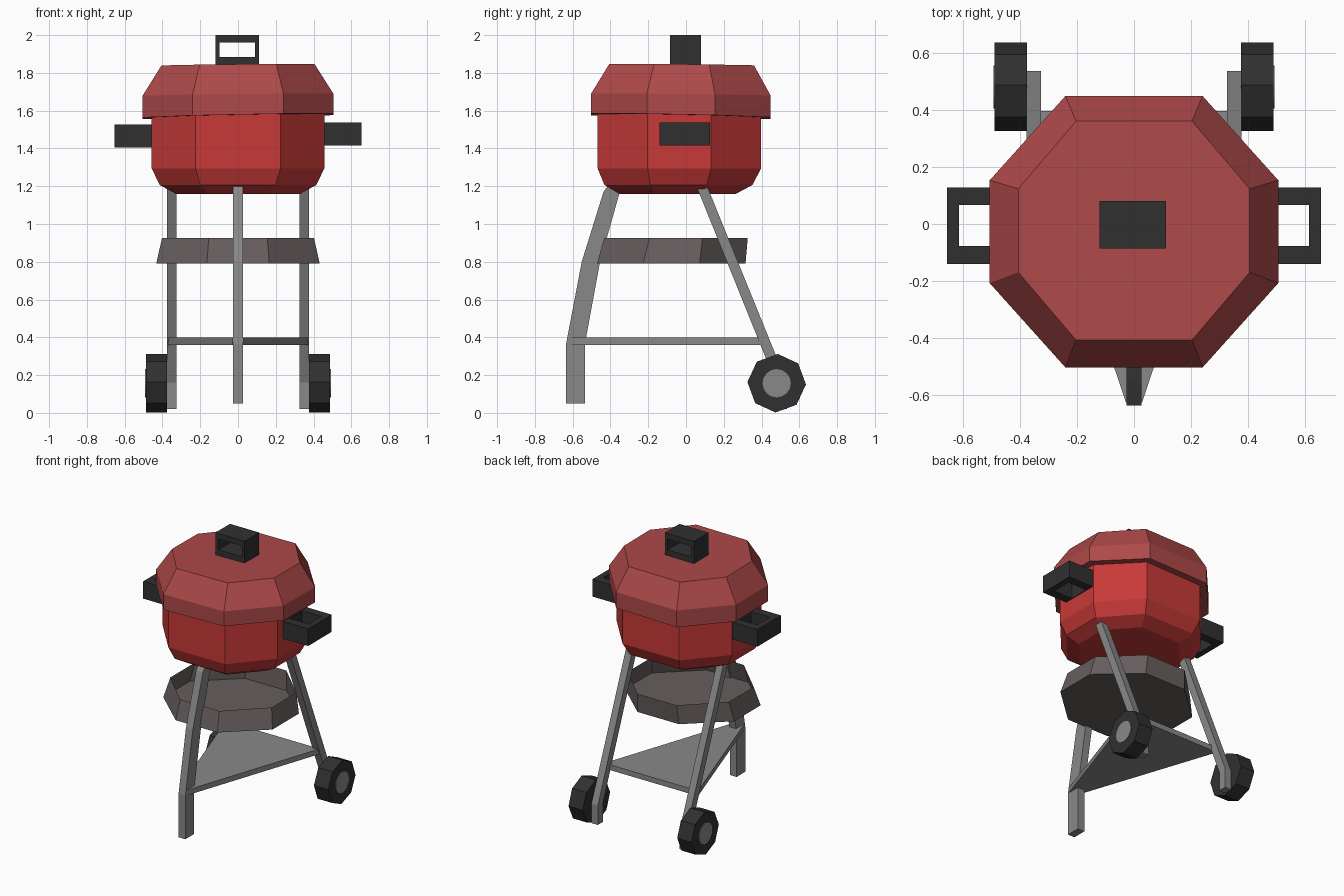
import bpy, bmesh, math

if "Cube" in bpy.data.objects:
    bpy.data.objects.remove(bpy.data.objects["Cube"])


def material(name, r, g, b):
    m = bpy.data.materials.new(name)
    m.diffuse_color = (r, g, b, 1)
    m.use_nodes = True
    m.node_tree.nodes["Principled BSDF"].inputs["Base Color"].default_value = m.diffuse_color
    return m


LID = material("dull red", 0.42, 0.066, 0.066)
BOWL = material("bright red", 0.57, 0.042, 0.040)
METAL = material("grey metal", 0.25, 0.25, 0.25)
BLACK = material("black plastic", 0.030, 0.030, 0.030)
ASH = material("brown grey", 0.135, 0.112, 0.112)


def loft(name, rings, mat, cap_start=True, cap_end=True, loop=False):
    """Skin equal-length rings of points; cap the ends or join last to first."""
    bm = bmesh.new()
    vs = [[bm.verts.new(p) for p in ring] for ring in rings]
    n = len(vs[0])
    pairs = list(zip(vs, vs[1:]))
    if loop:
        pairs.append((vs[-1], vs[0]))
    for a, b in pairs:
        for i in range(n):
            j = (i + 1) % n
            bm.faces.new((a[i], a[j], b[j], b[i]))
    if not loop:
        if cap_start:
            bm.faces.new(vs[0][::-1])
        if cap_end:
            bm.faces.new(vs[-1])
    bmesh.ops.recalc_face_normals(bm, faces=bm.faces)
    mesh = bpy.data.meshes.new(name)
    bm.to_mesh(mesh)
    bm.free()
    mesh.materials.append(mat)
    ob = bpy.data.objects.new(name, mesh)
    bpy.context.collection.objects.link(ob)
    return ob


def octagon(z, rx, ry, hx, hy, cy, tilt=0.0):
    """Eight corners: half sizes rx, ry with half edge lengths hx, hy."""
    pts = [(hx, ry), (-hx, ry), (-rx, hy), (-rx, -hy),
           (-hx, -ry), (hx, -ry), (rx, -hy), (rx, hy)]
    return [(x, y + cy, z + tilt * (x - y)) for x, y in pts]


def bar(name, x0, x1, stations, mat):
    """Rectangular bar through (y_front, y_back, z) stations."""
    return loft(name, [[(x0, a, z), (x1, a, z), (x1, b, z), (x0, b, z)]
                       for a, b, z in stations], mat)


# Lid and bowl
loft("lid", [octagon(1.57, 0.505, 0.475, 0.24, 0.18, -0.027, 0.02),
             octagon(1.683, 0.505, 0.475, 0.24, 0.18, -0.027, 0.01),
             octagon(1.842, 0.405, 0.383, 0.203, 0.146, -0.023, 0.01)], LID)
loft("bowl", [octagon(1.60, 0.457, 0.433, 0.225, 0.168, -0.035),
              octagon(1.295, 0.457, 0.433, 0.225, 0.168, -0.035),
              octagon(1.207, 0.415, 0.392, 0.20, 0.15, -0.04),
              octagon(1.16, 0.33, 0.31, 0.16, 0.12, -0.045)], BOWL)

# Open ash pan under the bowl
loft("ash_pan", [octagon(0.79, 0.433, 0.393, 0.165, 0.15, -0.078),
                 octagon(0.927, 0.402, 0.38, 0.155, 0.14, -0.053)],
     ASH, cap_end=False)


def rect(u0, u1, v0, v1):
    return [(u0, v0), (u1, v0), (u1, v1), (u0, v1)]


# Lid handle: a frame facing front
outer, inner = rect(-0.12, 0.112, 1.83, 2.0), rect(-0.097, 0.09, 1.883, 1.96)
loft("lid_handle", [[(x, y, z) for x, z in shape] for shape, y in
                    ((outer, -0.085), (outer, 0.08), (inner, 0.08), (inner, -0.085))],
     BLACK, loop=True)

# Side handles: frames lying flat
outer, inner = rect(0.43, 0.655, -0.14, 0.127), rect(0.462, 0.612, -0.077, 0.066)
for side, s in (("left", -1), ("right", 1)):
    dz = 0.005 * s
    loft(side + "_handle", [[(s * x, y, z + dz) for x, y in shape] for shape, z in
                            ((outer, 1.41), (outer, 1.533), (inner, 1.533), (inner, 1.41))],
         BLACK, loop=True)

# Bent front leg
bar("front_leg", -0.027, 0.027,
    [(-0.635, -0.535, 0.05), (-0.635, -0.535, 0.365), (-0.552, -0.455, 0.80),
     (-0.437, -0.35, 1.17), (-0.405, -0.335, 1.215)], METAL)


def disc(x, r, n, turn):
    return [(x, 0.48 + r * math.sin(turn + math.tau * i / n),
             0.157 + r * math.cos(turn + math.tau * i / n)) for i in range(n)]


# Rear legs with wheels and hubs
for side, s in (("left", -1), ("right", 1)):
    bar(side + "_rear_leg", s * 0.325, s * 0.376,
        [(0.475, 0.535, 0.02), (0.475, 0.535, 0.16), (0.055, 0.112, 1.20)], METAL)
    loft(side + "_wheel", [disc(s * 0.375, 0.155, 8, 0.04),
                           disc(s * 0.488, 0.155, 8, 0.04)], BLACK)
    loft(side + "_hub", [disc(s * 0.48, 0.075, 16, 0),
                         disc(s * 0.492, 0.075, 16, 0)], METAL)

# Triangular shelf between the legs
plan = [(-0.028, -0.625), (0.028, -0.625), (0.372, 0.395), (-0.372, 0.395)]
loft("shelf", [[(x, y, z) for x, y in plan] for z in (0.36, 0.398)], METAL)
